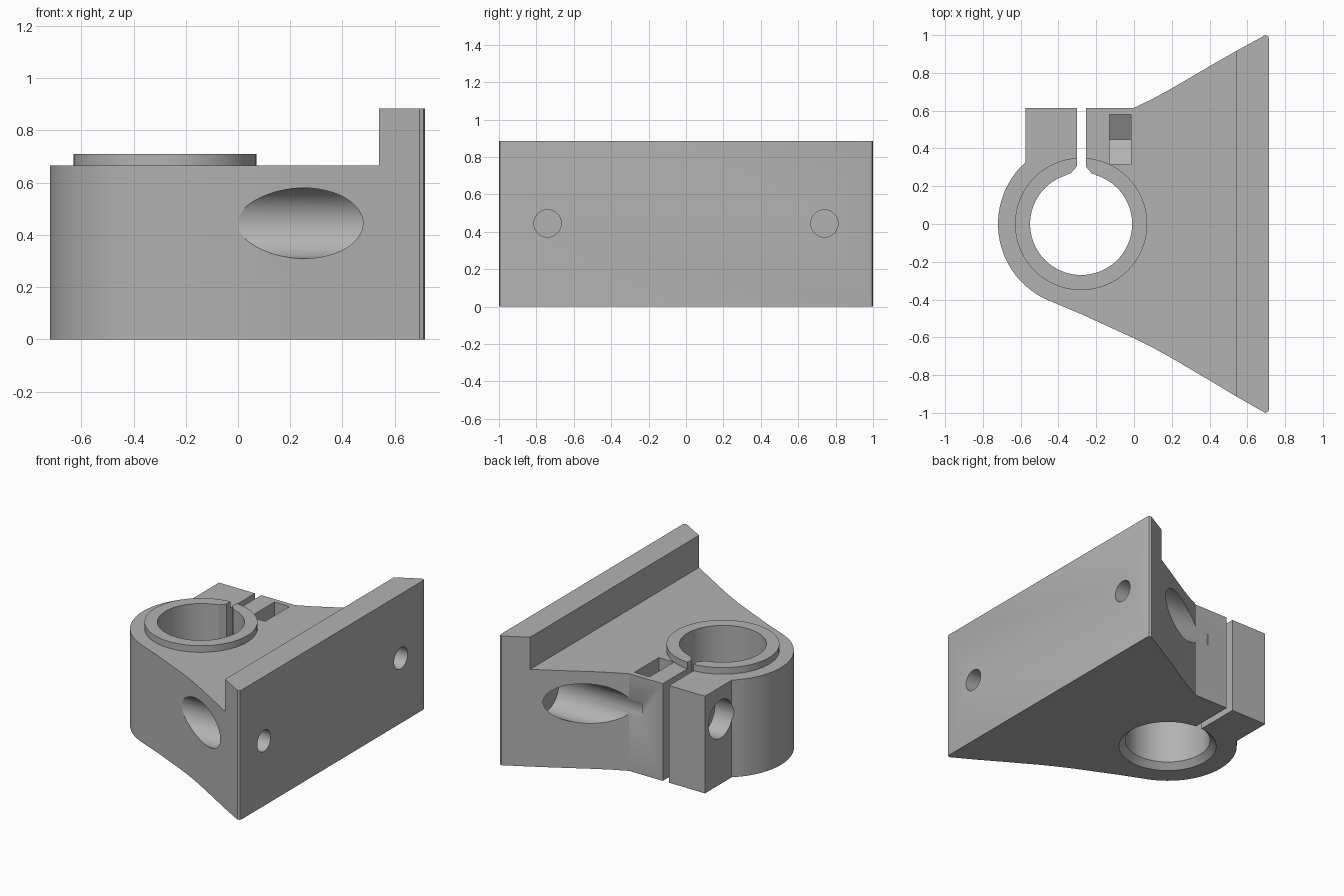
import bpy, bmesh, math
from mathutils import Vector

old = bpy.data.objects.get("Cube")
if old:
    bpy.data.objects.remove(old, do_unlink=True)

grey = bpy.data.materials.new("plain grey")
grey.use_nodes = True
COLOR = (0.45, 0.45, 0.45, 1)
grey.diffuse_color = COLOR
grey.node_tree.nodes["Principled BSDF"].inputs["Base Color"].default_value = COLOR

BORE = Vector((-0.28, 0))      # clamp bore axis
SCREW_Z = 0.445                # height of all screw axes
CLAMP_Y = 0.447                # clamp screw axis


def finish(name, bm):
    bmesh.ops.recalc_face_normals(bm, faces=bm.faces)
    mesh = bpy.data.meshes.new(name)
    bm.to_mesh(mesh)
    bm.free()
    mesh.materials.append(grey)
    ob = bpy.data.objects.new(name, mesh)
    bpy.context.collection.objects.link(ob)
    return ob


def prism(name, points, depth):
    """Extrude a closed 3D outline along a vector."""
    bm = bmesh.new()
    face = bm.faces.new([bm.verts.new(p) for p in points])
    out = bmesh.ops.extrude_face_region(bm, geom=[face])
    moved = [v for v in out["geom"] if isinstance(v, bmesh.types.BMVert)]
    bmesh.ops.translate(bm, verts=moved, vec=depth)
    return finish(name, bm)


def upright(name, outline, z0, z1):
    return prism(name, [(x, y, z0) for x, y in outline], (0, 0, z1 - z0))


def circle(r, n=96):
    return [(BORE.x + r * math.cos(2 * math.pi * i / n),
             BORE.y + r * math.sin(2 * math.pi * i / n)) for i in range(n)]


def rod_x(name, r, y, x0, x1, n=64):
    ring = [2 * math.pi * i / n for i in range(n)]
    return prism(name, [(x0, y + r * math.cos(a), SCREW_Z + r * math.sin(a))
                        for a in ring], (x1 - x0, 0, 0))


def combine(target, tool, operation="DIFFERENCE"):
    mod = target.modifiers.new(tool.name, "BOOLEAN")
    mod.operation, mod.solver, mod.object = operation, "EXACT", tool
    bpy.context.view_layer.objects.active = target
    bpy.ops.object.modifier_apply(modifier=mod.name)
    bpy.data.objects.remove(tool, do_unlink=True)


# Plan outline: mounting plate, flared sides, round clamp and lug
outline = [(0.715, -0.98), (0.71, -0.995), (0.695, -1), (0.54, -0.912)]
outline += [(0.715, 0.98), (0.71, 0.995), (0.695, 1), (0.54, 0.915),
            (0.4, 0.835), (0.2, 0.718), (0.1, 0.663), (0, 0.615), (-0.575, 0.615)]
for i in range(33):
    a = math.radians(132.1 + (245 - 132.1) * i / 32)
    outline.append((BORE.x + 0.44 * math.cos(a), BORE.y + 0.44 * math.sin(a)))
outline += [(-0.28, -0.477), (0, -0.605), (0.1, -0.655), (0.2, -0.71), (0.4, -0.828)]
# Put the lower right corner at the end so the loop stays in order
outline = outline[4:] + outline[3::-1]
bracket = upright("clamp_bracket", outline, 0, 0.885)

# Step down behind the mounting plate
combine(bracket, upright("step_cut", [(-1, -1.2), (0.54, -1.2), (0.54, 1.2), (-1, 1.2)],
                         0.665, 1.1))
# Raised collar, bore and chamfered lower rim
combine(bracket, upright("collar", circle(0.35), 0.5, 0.71), "UNION")
combine(bracket, upright("bore_cut", circle(0.27), -0.1, 1))
bm = bmesh.new()
bmesh.ops.create_cone(bm, cap_ends=True, segments=96, radius1=0.355, radius2=0.265,
                      depth=0.09)
bmesh.ops.translate(bm, verts=bm.verts, vec=(BORE.x, BORE.y, 0))
combine(bracket, finish("rim_cut", bm))

# Clamp slot with a flared mouth
combine(bracket, upright("slot_cut", [(-0.36, 0.2), (-0.2, 0.2), (-0.2, 0.26), (-0.225, 0.268),
                                      (-0.255, 0.305), (-0.255, 0.8), (-0.302, 0.8),
                                      (-0.302, 0.305), (-0.335, 0.268), (-0.36, 0.26)],
                         -0.1, 1))

# Clamp screw: head recess, shank hole and nut pocket open at the top
combine(bracket, rod_x("head_cut", 0.13, CLAMP_Y, -0.9, -0.44))
combine(bracket, rod_x("shank_cut", 0.073, CLAMP_Y, -0.6, 0.03))
half = 0.132
pocket = [(-half, 0.8), (-half, 0.369), (0, 0.292), (half, 0.369), (half, 0.8)]
combine(bracket, prism("nut_cut", [(-0.13, CLAMP_Y + y, z) for y, z in pocket],
                       (0.115, 0, 0)))

# Mounting screws: through holes with wide access channels
for side in (-1, 1):
    combine(bracket, rod_x("mount_hole_cut", 0.073, side * 0.74, 0.3, 0.9))
    combine(bracket, rod_x("access_cut", 0.135, side * 0.74, -0.1, 0.54))

bpy.ops.object.select_all(action="DESELECT")
bracket.select_set(True)
bpy.context.view_layer.objects.active = bracket
bpy.ops.object.shade_smooth_by_angle(angle=math.radians(25))
